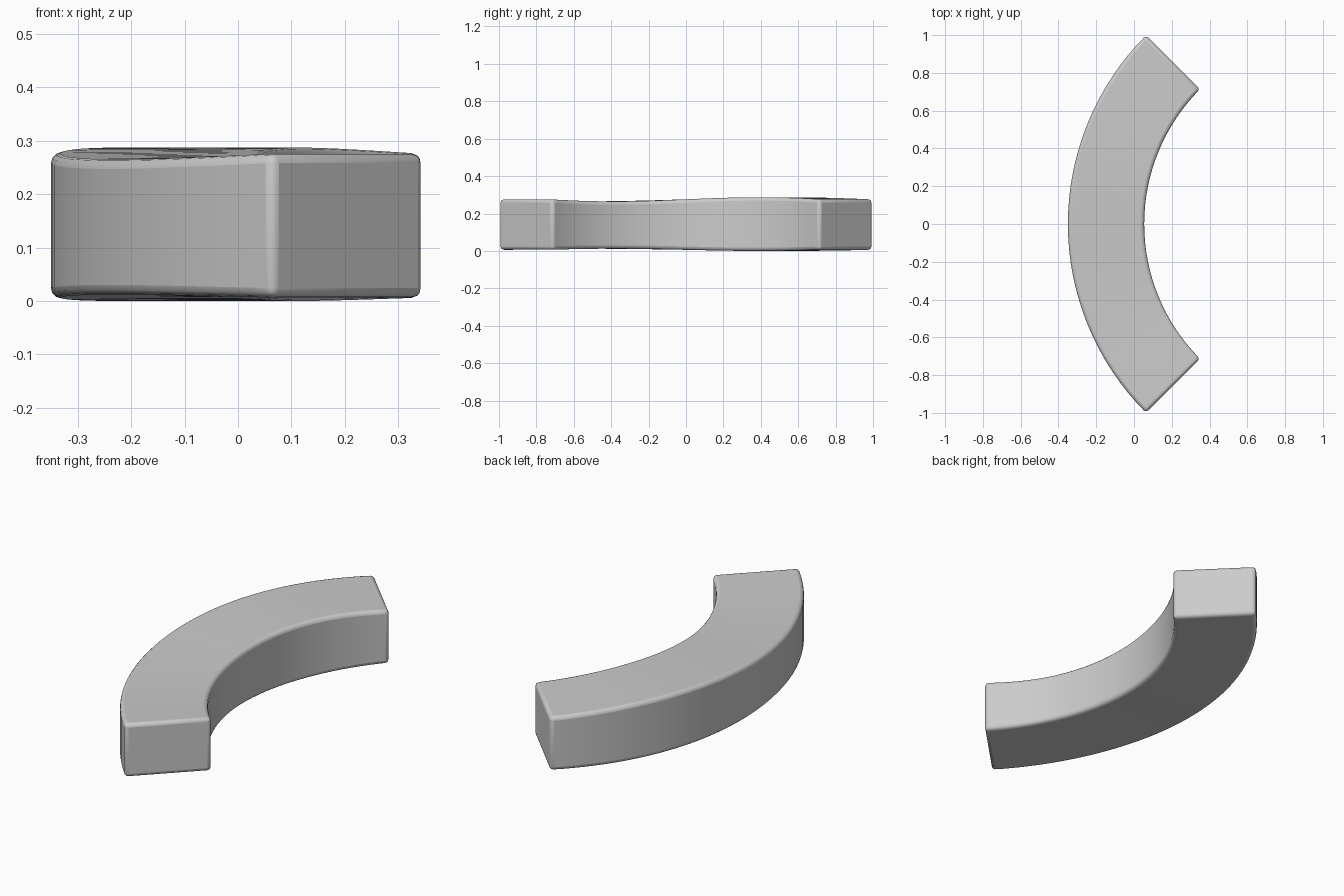
import bpy, bmesh
from math import sin, cos, pi

if "Cube" in bpy.data.objects:
    bpy.data.objects.remove(bpy.data.objects["Cube"])

CX, R_OUT, R_IN = 1.063, 1.413, 1.009   # arc centre and radii
SWEEP, STEPS = pi / 2, 32

# Curved bar: rectangular section swept through a quarter circle, thickness gently waving
bm = bmesh.new()
rings = []
for i in range(STEPS + 1):
    a = -SWEEP / 2 + SWEEP * i / STEPS
    wave = sin(4 * a)
    lo, hi = 0.006 - 0.006 * wave, 0.276 + 0.011 * wave
    section = [(R_IN, lo), (R_OUT, lo), (R_OUT, hi), (R_IN, hi)]
    rings.append([bm.verts.new((CX - r * cos(a), r * sin(a), z)) for r, z in section])
for r0, r1 in zip(rings, rings[1:]):
    for j in range(4):
        k = (j + 1) % 4
        bm.faces.new((r0[j], r0[k], r1[k], r1[j]))
bm.faces.new(rings[0])
bm.faces.new(rings[-1])
bmesh.ops.recalc_face_normals(bm, faces=bm.faces)

mesh = bpy.data.meshes.new("curved_bar")
bm.to_mesh(mesh)
bm.free()
bar = bpy.data.objects.new("curved_bar", mesh)
bpy.context.collection.objects.link(bar)

# Softly rounded edges
bevel = bar.modifiers.new("rounded_edges", 'BEVEL')
bevel.width = 0.018
bevel.segments = 3
bevel.limit_method = 'ANGLE'
bevel.angle_limit = 0.7

bpy.context.view_layer.objects.active = bar
bar.select_set(True)
bpy.ops.object.shade_smooth_by_angle(angle=0.7)
